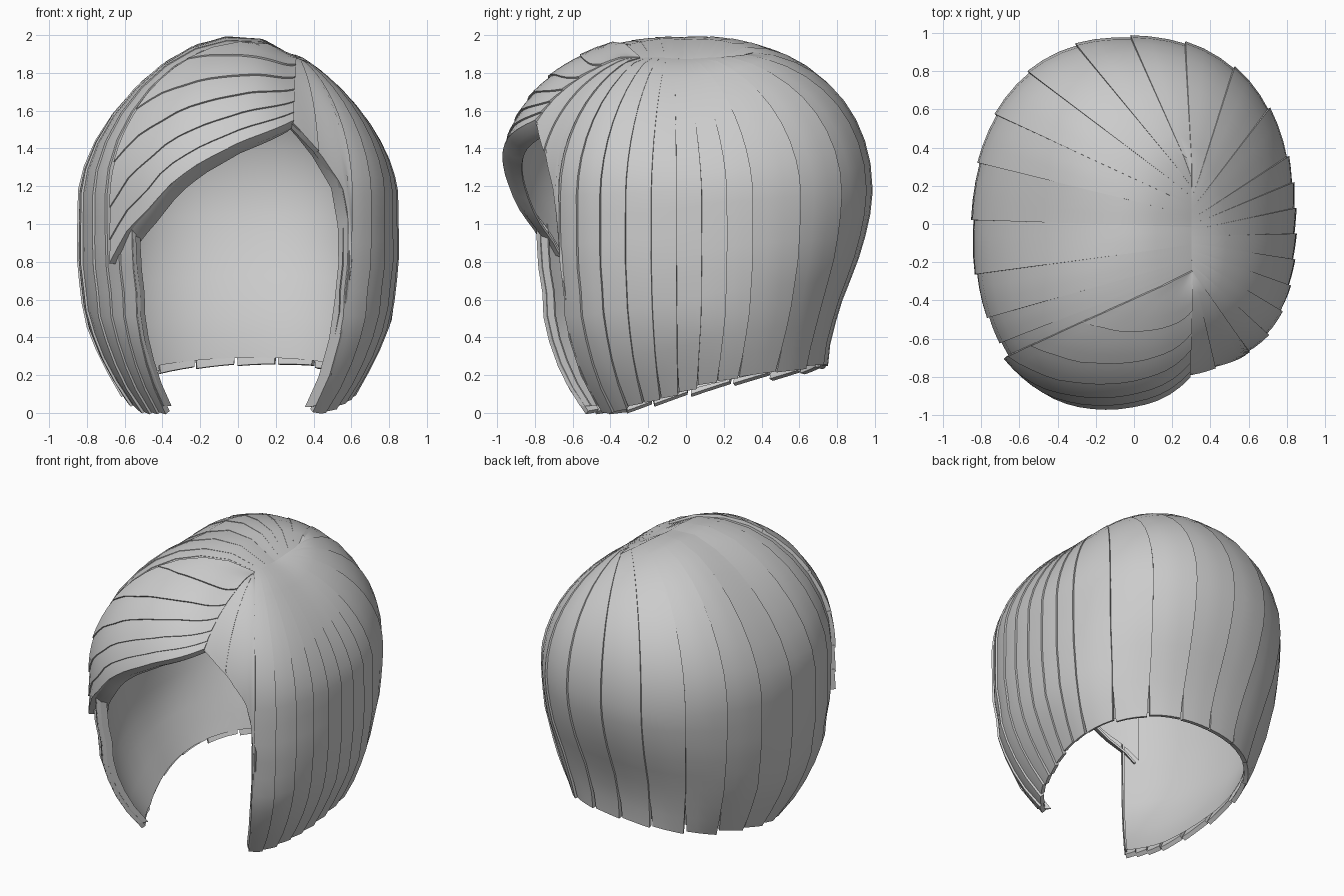
import bpy, math, random
from mathutils import Vector

random.seed(4)
if "Cube" in bpy.data.objects:
    bpy.data.objects.remove(bpy.data.objects["Cube"], do_unlink=True)

grey = bpy.data.materials.new("hair_grey")
grey.use_nodes = True
grey.diffuse_color = (0.6, 0.6, 0.6, 1)
grey.node_tree.nodes["Principled BSDF"].inputs["Base Color"].default_value = (0.6, 0.6, 0.6, 1)

EQ = 1.15  # height of the widest ring
# Half sizes by height: sides, front and back
SIDE = [(0, .54), (.1, .62), (.3, .73), (.5, .81), (.8, .845), (EQ, .84)]
FRONT = [(0, .68), (.2, .83), (.45, .92), (.65, .92), (.8, .96), (EQ, .98)]
BACK = [(.2, .74), (.4, .76), (.6, .82), (.8, .90), (1, .96), (EQ, .98)]
# Start along the parting, by angle from the front (left is positive)
PART = [(-180, .25), (-90, -.02), (-45, -.25), (42, -.25), (90, -.05), (180, .25)]
# Lower edges of the swept fringe and of the left front lock
FRINGE = [(-44, .8), (-36, .97), (-28, 1.08), (-20, 1.22), (-12, 1.32), (0, 1.43), (18, 1.54)]
LOCK = [(14, 1.58), (20, 1.51), (30, 1.37), (38, 1.2), (41, 1.0), (42, .7)]


def table(pts, t):
    if t <= pts[0][0]:
        return pts[0][1]
    for (a, p), (b, q) in zip(pts, pts[1:]):
        if t <= b:
            return p + (q - p) * (t - a) / (b - a)
    return pts[-1][1]


def radius(deg, z):
    """Distance from the axis to the surface at an angle and height."""
    a = math.radians(deg)
    s, c = abs(math.sin(a)), math.cos(a)
    depth = table(FRONT if c > 0 else BACK, z)
    r = ((s / table(SIDE, z)) ** 2.3 + (abs(c) / depth) ** 2.3) ** (-1 / 2.3)
    return r * (1 - .09 * math.exp(-((deg - 30) / 17) ** 2))


def ring(deg, z):
    a, r = math.radians(deg), radius(deg, z)
    return Vector((r * math.sin(a), -r * math.cos(a), z))


def dome(x, y):
    deg = math.degrees(math.atan2(x, -y))
    r = min(math.hypot(x, y) / radius(deg, EQ), 1)
    p = 1.65 + .6 * math.cos(math.radians(deg)) ** 2
    return EQ + (2 - EQ) * (1 - r ** p) ** (1 / p)


def strand(deg, v, lift=0):
    """Parting at v=0, widest ring at v=1, down to the ground at v=2."""
    if v > 1:
        p = ring(deg, EQ * (2 - v))
    else:
        wrapped = (deg + 180) % 360 - 180
        start = Vector((.31, table(PART, wrapped), 0))
        p = start.lerp(ring(deg, EQ), math.sin(v * math.pi / 2))
        p.z = dome(p.x, p.y)
    groove = -.02 * max(0, 1 - v / .1)
    return p + (p - Vector((0, 0, 1))).normalized() * (lift + groove)


def cut(deg, height):
    """Find where a strand reaches its lower edge."""
    lo, hi = 0, 2
    for _ in range(24):
        mid = (lo + hi) / 2
        if strand(deg, mid).z > height:
            lo = mid
        else:
            hi = mid
    return lo


def base_hem(deg):
    y = -math.cos(math.radians(deg))
    return .1 + .16 * y + .02 * math.sin(math.radians(deg))


def fringe_hem(deg):
    return table(FRINGE, deg)


def lock_hem(deg):
    return table(LOCK, deg)


def build(name, sheets, thick=0):
    """Join grids of points into one object, optionally thickened inward."""
    verts, faces = [], []
    for grid in sheets:
        first, n = len(verts), len(grid[0])
        verts += [p for line in grid for p in line]
        for i in range(len(grid) - 1):
            for k in range(first + i * n, first + i * n + n - 1):
                faces.append((k, k + 1, k + n + 1, k + n))
    mesh = bpy.data.meshes.new(name)
    mesh.from_pydata(verts, [], faces)
    mesh.materials.append(grey)
    ob = bpy.data.objects.new(name, mesh)
    bpy.context.collection.objects.link(ob)
    bpy.ops.object.select_all(action='DESELECT')
    ob.select_set(True)
    bpy.context.view_layer.objects.active = ob
    if thick:
        mod = ob.modifiers.new("thickness", 'SOLIDIFY')
        mod.thickness = thick
        mod.offset = -1
        bpy.ops.object.modifier_apply(modifier=mod.name)
    bpy.ops.object.shade_smooth_by_angle(angle=math.radians(35))


def spread(a, b, n):
    return [a + (b - a) * i / n for i in range(n + 1)]


def lock(a, b, hem, lift, base=0, rows=18, cols=3, taper=0.0):
    """One lock from parting to hem, stepped above its neighbour."""
    jag = random.uniform(-.012, .012) if taper else 0
    grid = []
    for u in spread(0, 1, cols):
        deg = a + (b - a) * u
        end = cut(deg, hem(deg) + jag)
        line = []
        for t in spread(0, 1, rows):
            d = deg + (.5 - u) * (b - a) * taper * max(0, t * 6 - 5)
            line.append(strand(d, end * t, base + lift * u * min(1, t * 2)))
        grid.append(line)
    return grid


def locks(name, edges, taper=.12):
    build(name, [lock(a, b + .6, base_hem, .013, -.004, taper=taper)
                 for a, b in zip(edges, edges[1:])], .03)


def band(f0, f1):
    """One fringe lock sweeping sideways from the parting."""
    grid = []
    for deg in spread(18, -44, 16):
        end = cut(deg, fringe_hem(deg))
        rise = .006 + .024 * max(0, -deg / 44) ** 2
        grid.append([strand(deg, end * (f0 + (f1 - f0) * u), rise * f1 + .012 * u)
                     for u in spread(0, 1, 4)])
    return grid[::-1]


def lip(name, degs, hem, lift, inward, drop):
    """Rolled inner rim along a front edge."""
    grid = []
    for deg, z in [(d, hem(d)) for d in degs] if hem else degs:
        p = strand(deg, cut(deg, z), lift)
        out = Vector((p.x, p.y, 0)).normalized()
        grid.append([p, p - out * inward * .4 - Vector((0, 0, drop * .7)),
                     p - out * inward - Vector((0, 0, drop))])
    build(name, [grid], .012)


# Left side, with narrow locks
locks("left_side_hair", spread(41, 113, 8))
# Back, with broad locks
locks("back_hair", spread(113, 248, 8))
# Right side, with narrow locks next to the face
locks("right_side_hair", [248, 268, 287, 302, 311, 318, 324])
# Smooth inside of the sides and back
build("inner_lining", [lock(41, 324, base_hem, 0, -.045, cols=48)])
# Fringe swept across from the parting
cuts = [0, .3, .5, .66, .8, .91, 1]
build("fringe", [band(a, b + .01 * (b < 1)) for a, b in zip(cuts, cuts[1:])], .04)
build("fringe_lining", [lock(-42, 18, fringe_hem, 0, -.06, cols=16)])
lip("fringe_rim", spread(-40, 18, 16), fringe_hem, .015, .1, .06)
# Left front lock that frames the face
build("left_front_lock", [lock(a, b, lock_hem, .008, cols=7) for a, b in [(14, 29), (29, 42)]], .04)
# Rolled rims beside the face
lip("left_face_rim", [(17, 1.54), (23, 1.47), (30, 1.37), (38, 1.2), (41, 1), (41.5, .8),
                      (41.5, .6), (41, .4), (41, .2), (41, .04)], None, 0, .09, .01)
lip("right_face_rim", [(-36, z) for z in spread(1, .04, 8)], None, .005, .07, 0)
